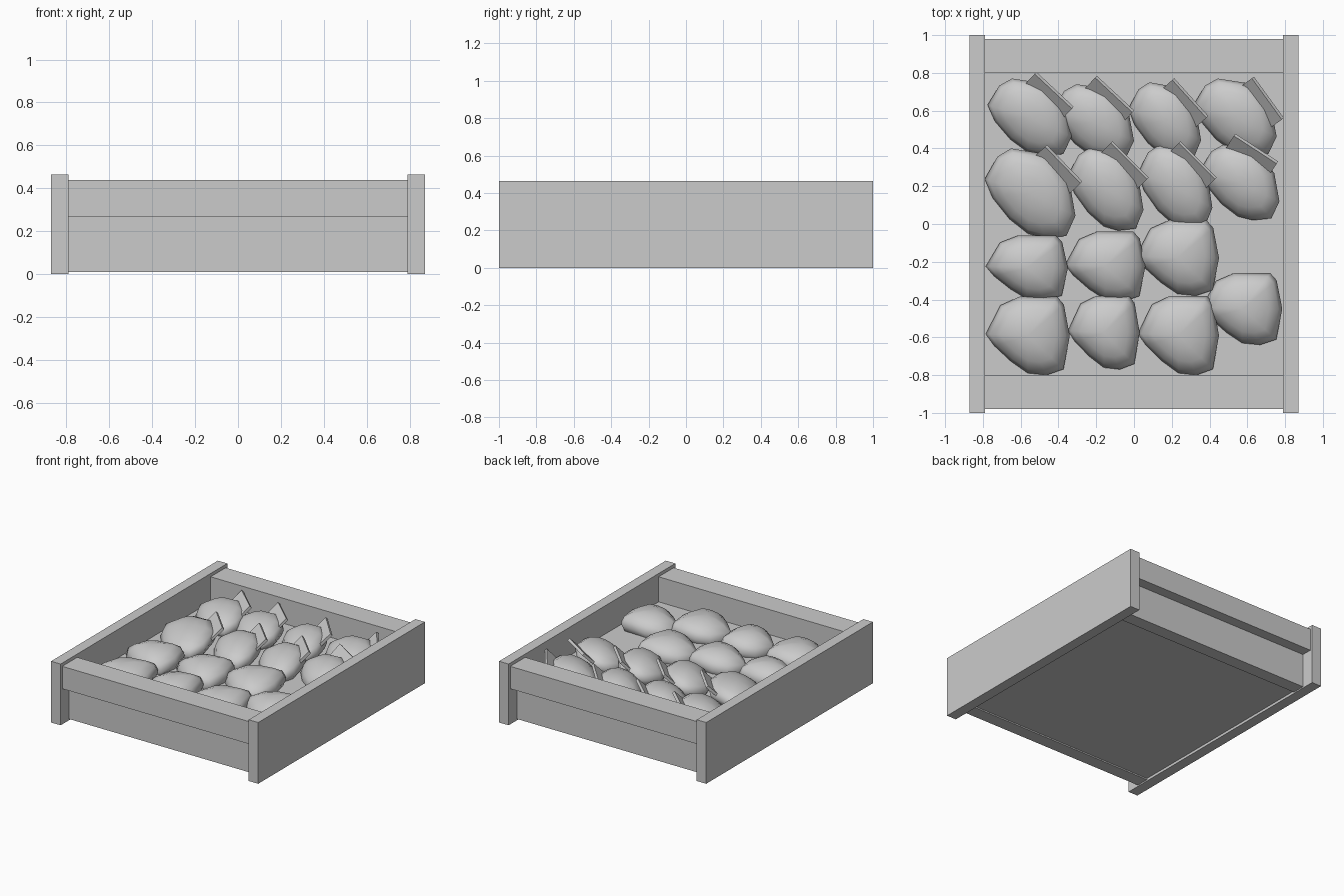
import bpy, bmesh, math
from mathutils import Matrix, Vector

if "Cube" in bpy.data.objects:
    bpy.data.objects.remove(bpy.data.objects["Cube"])


def add_object(name, bm, smooth=False):
    bmesh.ops.recalc_face_normals(bm, faces=bm.faces)
    me = bpy.data.meshes.new(name)
    bm.to_mesh(me)
    bm.free()
    if smooth:
        for p in me.polygons:
            p.use_smooth = True
    ob = bpy.data.objects.new(name, me)
    bpy.context.collection.objects.link(ob)
    return ob


def box(name, lo, hi):
    lo, hi = Vector(lo), Vector(hi)
    bm = bmesh.new()
    bmesh.ops.create_cube(bm, size=1, matrix=Matrix.Translation((lo + hi) / 2)
                          @ Matrix.Diagonal((*(hi - lo), 1)))
    return add_object(name, bm)


# Plan outlines in a -1..1 box, domed above and below
LONG = [(-1, .32), (-.72, .82), (-.42, 1), (.37, .87), (.87, .25), (1, -.5),
        (.8, -.95), (.33, -1), (-.05, -.9), (-.46, -.57), (-.83, -.1)]
ROUND = [(-1, .05), (-.65, .78), (-.2, 1), (.7, 1), (.86, .8), (1, 0),
         (.85, -.85), (.45, -1), (0, -.95), (-.4, -.65), (-.8, -.25)]


def lump(name, outline, xlo, xhi, ylo, yhi, z, h, tilt):
    bm = bmesh.new()
    cx, cy = (xlo + xhi) / 2, (ylo + yhi) / 2
    rx, ry = (xhi - xlo) / 2, (yhi - ylo) / 2

    def vert(u, v, w):
        dx, dy = u * rx, v * ry
        return bm.verts.new((cx + dx, cy + dy, z + w * h + tilt * (dx + dy)))

    rings = []
    for deg in (-55, -25, 0, 25, 48, 70):
        a = math.radians(deg)
        rings.append([vert(u * math.cos(a), v * math.cos(a), math.sin(a)) for u, v in outline])
    n = len(outline)
    for a, b in zip(rings, rings[1:]):
        for i in range(n):
            j = (i + 1) % n
            bm.faces.new((a[i], a[j], b[j], b[i]))
    for ring, w in ((rings[0], -1), (rings[-1], 1)):
        tip = vert(0, 0, w)
        for i in range(n):
            bm.faces.new((ring[i], ring[(i + 1) % n], tip))
    return add_object(name, bm, True)


# Crate sides
for s, n in ((-1, "left"), (1, "right")):
    xs = sorted((s * .79, s * .87))
    box(n + "_side_board", (xs[0], -1, 0), (xs[1], 1, .465))

# Front and back boards: thick upper one overhanging a recessed lower one
for s, n in ((-1, "front"), (1, "back")):
    ys = sorted((s * .80, s * .98))
    box(n + "_upper_board", (-.79, ys[0], .27), (.79, ys[1], .44))
    ys = sorted((s * .80, s * .90))
    box(n + "_lower_board", (-.79, ys[0], .01), (.79, ys[1], .27))

# Raised floor
box("crate_floor", (-.79, -.80, .02), (.79, .80, .25))

# Long pieces with a flat slanted blade: x range, y range, blade centre, blade angle
long_pieces = [
    (-.775, -.33, .36, .77, -.43, .70, -43), (-.43, 0, .34, .74, -.11, .68, -43),
    (-.03, .355, .34, .75, .29, .66, -48), (.315, .755, .36, .77, .70, .66, -54),
    (-.79, -.31, -.075, .40, -.38, .31, -46), (-.35, .05, -.035, .405, -.03, .33, -45),
    (.02, .415, -.025, .42, .33, .33, -45), (.35, .77, .02, .42, .64, .39, -33)]
for i, (x0, x1, y0, y1, px, py, ang) in enumerate(long_pieces):
    lump(f"long_piece_{i + 1}", LONG, x0, x1, y0, y1, .285, .10, .14)
    bm = bmesh.new()
    bmesh.ops.create_cube(bm, size=1, matrix=Matrix.Translation((px, py, .395))
                          @ Matrix.Rotation(math.radians(ang), 4, 'Z')
                          @ Matrix.Rotation(math.radians(45), 4, 'X')
                          @ Matrix.Translation((0, -.07, 0))
                          @ Matrix.Diagonal((.27, .17, .02, 1)))
    add_object(f"blade_{i + 1}", bm)

# Rounded pieces
round_pieces = [
    (-.785, -.35, -.405, -.06), (-.365, .06, -.41, -.04), (.01, .45, -.38, .02),
    (.36, .785, -.64, -.26), (-.785, -.34, -.80, -.385), (-.35, .03, -.77, -.38),
    (.02, .45, -.80, -.38)]
for i, r in enumerate(round_pieces):
    lump(f"round_piece_{i + 1}", ROUND, *r, .27, .11, .08)
